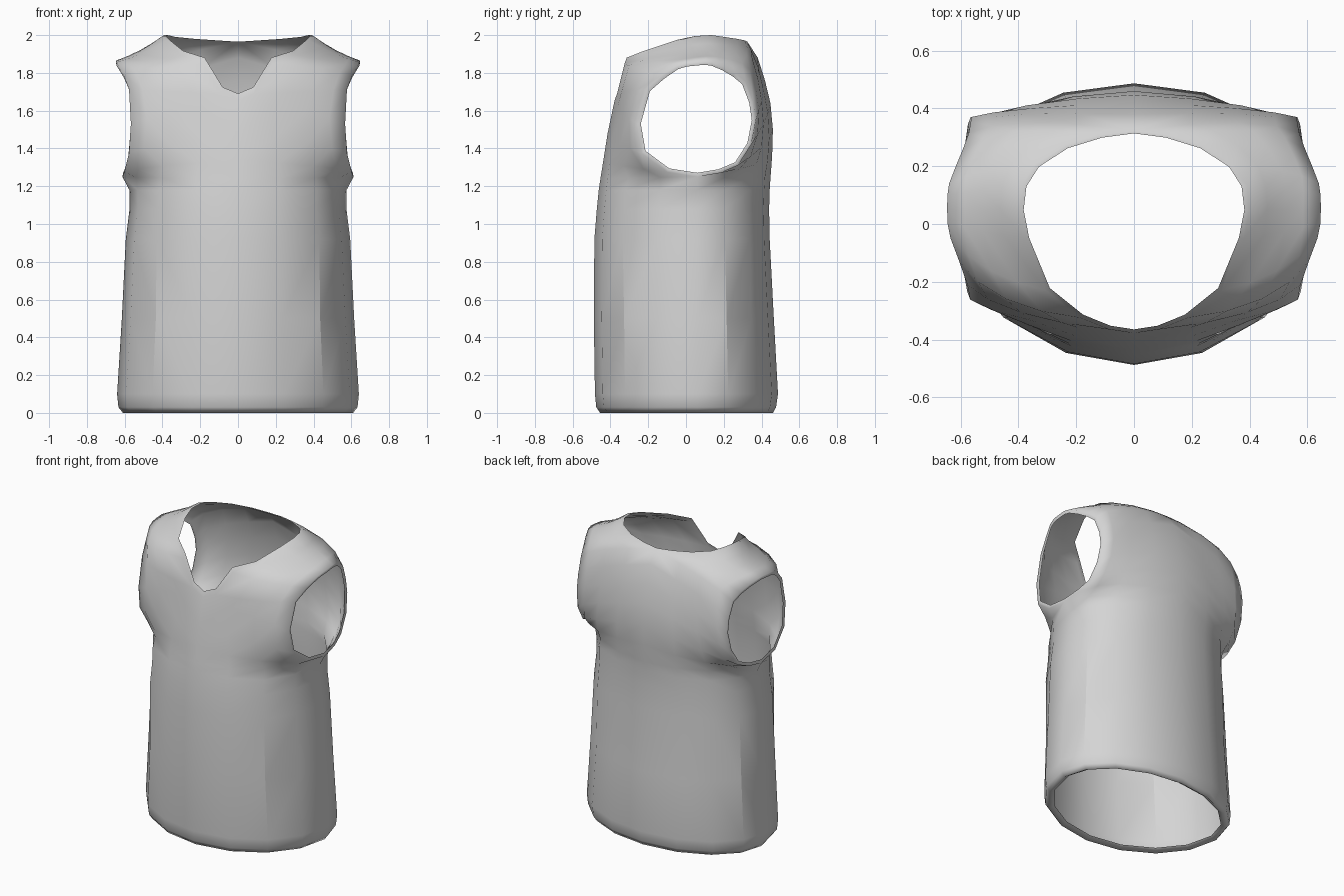
import bpy, bmesh, math
from mathutils import Vector as V

if "Cube" in bpy.data.objects:
    bpy.data.objects.remove(bpy.data.objects["Cube"])

MID_Y = 0.06          # depth of the side seam
STEPS = [i / 4 for i in range(5)]

fabric = bpy.data.materials.new("grey_fabric")
fabric.diffuse_color = (0.66, 0.66, 0.66, 1)
fabric.use_nodes = True
fabric.node_tree.nodes["Principled BSDF"].inputs["Base Color"].default_value = fabric.diffuse_color

bm = bmesh.new()


def grid(rows):
    """Quads between successive rows; returns the vertices."""
    vs = [[bm.verts.new(p) for p in r] for r in rows]
    for a, b in zip(vs, vs[1:]):
        for j in range(len(a) - 1):
            bm.faces.new((a[j], a[j + 1], b[j + 1], b[j]))
    return vs


def arc(inner, outer, w, bulge=0.0, dip=0.0):
    """Row from centre or neck edge to armhole: elliptical (w=1) to straight (w=0)."""
    pts = []
    for s in STEPS:
        t = s * math.pi / 2
        fx = w * math.sin(t) + (1 - w) * s
        fy = w * (1 - math.cos(t)) + (1 - w) * s
        hump = math.sin(math.pi * s)
        pts.append(V((inner[0] + (outer[0] - inner[0]) * fx,
                      inner[1] + (outer[1] - inner[1]) * fy + bulge * hump,
                      inner[2] + (outer[2] - inner[2]) * s + (abs(bulge) * 0.5 - dip) * hump)))
    return pts


# Lower body: height, half width, front depth, back depth (starts at the folded hem)
body = [(0.02, 0.575, -0.42, 0.43), (0.0, 0.61, -0.455, 0.46), (0.03, 0.633, -0.475, 0.477),
        (0.1, 0.64, -0.482, 0.487), (0.5, 0.615, -0.488, 0.465), (0.92, 0.594, -0.485, 0.443),
        (1.08, 0.574, -0.472, 0.44), (1.18, 0.575, -0.462, 0.443)]

# Front panel: centre line, then V neck up to the shoulder / front edge of the armhole
front_in = [(0, -.453, 1.24), (0, -.437, 1.34), (0, -.415, 1.48), (0, -.378, 1.655), (.085, -.365, 1.69),
            (.185, -.325, 1.85), (.305, -.23, 1.895), (.38, -.05, 1.97), (.4, .05, 1.995)]
front_out = [(.612, .06, 1.25), (.602, -.1, 1.275), (.577, -.235, 1.375), (.567, -.262, 1.53),
             (.577, -.21, 1.715), (.605, -.13, 1.785), (.635, -.05, 1.84), (.645, .0, 1.855),
             (.647, .05, 1.86)]
front_w = [1, .9, .65, .6, .6, .55, .35, .15, 0]
front_b = [0, 0, 0, 0, 0, -.01, -.01, 0, 0]
front_d = [0, 0, 0, 0, 0, 0, .01, .015, .015]

# Back panel: centre line, then back neck round to the shoulder / rear edge of the armhole
back_in = [(0, .447, 1.24), (0, .456, 1.36), (0, .46, 1.5), (0, .447, 1.64), (0, .418, 1.76),
           (0, .38, 1.88), (0, .325, 1.965), (.115, .31, 1.972), (.24, .272, 1.98), (.345, .205, 1.99),
           (.39, .135, 2.0), (.4, .05, 1.995)]
back_out = [(.612, .06, 1.25), (.602, .18, 1.27), (.585, .275, 1.31), (.575, .345, 1.42),
            (.565, .37, 1.55), (.565, .355, 1.65), (.572, .315, 1.755), (.592, .26, 1.8),
            (.617, .2, 1.835), (.64, .14, 1.86), (.646, .1, 1.865), (.647, .05, 1.86)]
back_w = [1, .95, .85, .7, .65, .65, .65, .6, .45, .3, .1, 0]
back_b = [0, 0, 0, 0, 0, .01, .03, .03, .02, .01, 0, 0]
back_d = [0, 0, 0, 0, 0, 0, 0, .005, .01, .015, .015, .015]

front = [arc(*a) for a in zip(front_in, front_out, front_w, front_b, front_d)]
back = [arc(*a) for a in zip(back_in, back_out, back_w, back_b, back_d)]

# Only the lip itself flares under the arm, the body beside it stays narrow
for panel in (front, back):
    for row, k in ((panel[0], 0.955), (panel[1], 0.965)):
        for p in row[:-1]:
            p.x *= k
back = [r[::-1] for r in back]

rows = []
for z, a, f, b in body:
    side = (a, MID_Y, z)
    full = 1 + 0.03 * max(0, min(1, (z - 0.5) / 0.5))     # squarer towards the chest
    row = arc((0, f, z), side, 1) + arc((0, b, z), side, 1)[::-1][1:]
    for j in (2, 6):
        row[j].x *= full
        row[j].y = MID_Y + (row[j].y - MID_Y) * full
    rows.append(row)
rows.append(front[0] + back[0][1:])
ring = grid(rows)

# Side panel creases up to the waist
for j in (2, 5):
    for i in range(3, 5):
        bm.edges.get((ring[i][j], ring[i + 1][j])).smooth = False

grid(front)
grid(back)


# Folded armhole lip
def arm_lip(p):
    return V((p[0] - 0.004, MID_Y + (p[1] - MID_Y) * 0.93, 1.55 + (p[2] - 1.55) * 0.93))


grid([[V(p), arm_lip(p)] for p in front_out])
grid([[arm_lip(p), V(p)] for p in back_out])

# Folded neck lip
neck = [V(p) for p in front_in[3:]] + [V(p) for p in back_in[6:-1]][::-1]
grid([neck, [V((p.x * 0.955, p.y * 0.965, p.z + 0.035 * max(0, -p.y / 0.37))) for p in neck]])

bmesh.ops.remove_doubles(bm, verts=bm.verts[:], dist=0.0005)
for f in bm.faces:
    f.smooth = True

mesh = bpy.data.meshes.new("vest")
bm.to_mesh(mesh)
bm.free()
mesh.materials.append(fabric)
vest = bpy.data.objects.new("vest", mesh)
bpy.context.collection.objects.link(vest)

# Left half
mirror = vest.modifiers.new("mirror", 'MIRROR')
mirror.use_axis = (True, False, False)
mirror.merge_threshold = 0.001
